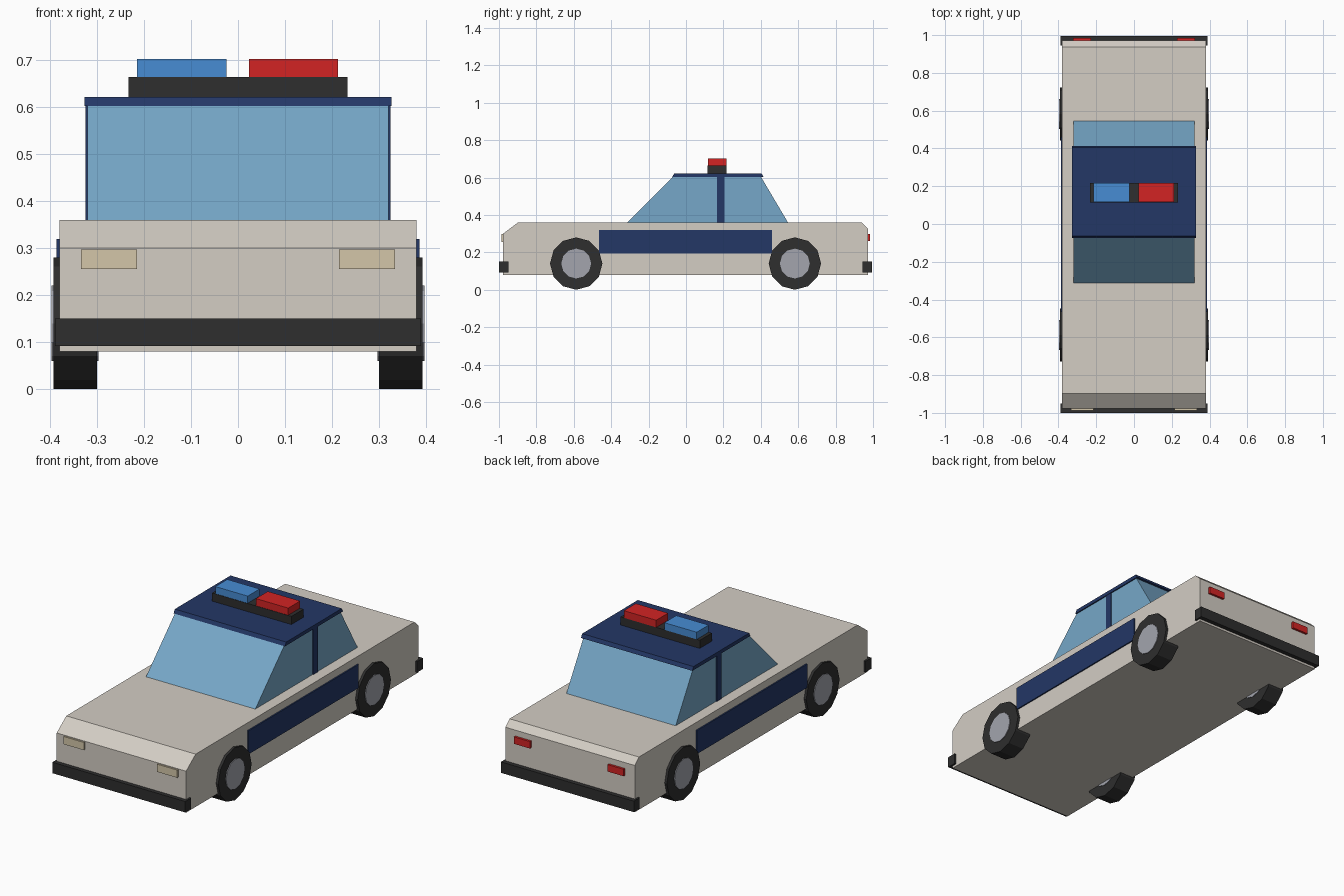
import bpy, math

if "Cube" in bpy.data.objects:
    bpy.data.objects.remove(bpy.data.objects["Cube"])


def material(name, rgb):
    # sRGB 0-255 to linear diffuse colour
    lin = [((c / 255 + 0.055) / 1.055) ** 2.4 if c > 10 else c / 3295 for c in rgb]
    m = bpy.data.materials.new(name)
    m.diffuse_color = (*lin, 1)
    m.use_nodes = True
    m.node_tree.nodes["Principled BSDF"].inputs["Base Color"].default_value = m.diffuse_color
    return m


CREAM = material("cream paint", (211, 205, 196))
NAVY = material("navy paint", (35, 55, 102))
GLASS = material("blue glass", (118, 167, 200))
BLACK = material("black rubber", (46, 46, 46))
RIM = material("grey rim", (163, 165, 174))
RED = material("red lamp", (210, 36, 36))
BLUE = material("blue lamp", (71, 140, 212))
LAMP = material("headlight glass", (211, 198, 168))


def extrude_x(name, profile, x0, x1, mat):
    """Solid from a (y, z) profile swept between x0 and x1."""
    n = len(profile)
    verts = [(x, y, z) for x in (x0, x1) for y, z in profile]
    faces = [tuple(range(n))[::-1], tuple(range(n, 2 * n))]
    faces += [(i, (i + 1) % n, n + (i + 1) % n, n + i) for i in range(n)]
    mesh = bpy.data.meshes.new(name)
    mesh.from_pydata(verts, [], faces)
    mesh.materials.append(mat)
    obj = bpy.data.objects.new(name, mesh)
    bpy.context.collection.objects.link(obj)
    return obj


def box(name, x0, x1, y0, y1, z0, z1, mat):
    return extrude_x(name, [(y0, z0), (y1, z0), (y1, z1), (y0, z1)], x0, x1, mat)


def disc(name, y, z, radius, x0, x1, mat):
    ring = [(y + radius * math.sin(i * math.tau / 12), z - radius * math.cos(i * math.tau / 12))
            for i in range(12)]
    return extrude_x(name, ring, x0, x1, mat)


# Body shell with chamfered bonnet and boot edges
extrude_x("body", [(-0.978, 0.08), (0.972, 0.08), (0.972, 0.328), (0.938, 0.36),
                   (-0.898, 0.36), (-0.978, 0.30)], -0.38, 0.38, CREAM)

# Glass cabin and roof
extrude_x("cabin_glass", [(-0.313, 0.36), (0.545, 0.36), (0.40, 0.605), (-0.07, 0.605)],
          -0.321, 0.321, GLASS)
extrude_x("roof", [(-0.073, 0.603), (0.414, 0.603), (0.404, 0.622), (-0.063, 0.622)],
          -0.327, 0.327, NAVY)

# Bumpers
box("front_bumper", -0.39, 0.39, -1.0, -0.95, 0.092, 0.15, BLACK)
box("rear_bumper", -0.39, 0.39, 0.945, 0.995, 0.092, 0.15, BLACK)

# Roof light bar
box("light_bar_base", -0.233, 0.233, 0.115, 0.217, 0.622, 0.665, BLACK)
box("blue_beacon", -0.215, -0.025, 0.117, 0.217, 0.665, 0.703, BLUE)
box("red_beacon", 0.023, 0.213, 0.117, 0.217, 0.665, 0.703, RED)

# Parts repeated on both sides
for side, s in (("left", -1), ("right", 1)):
    def pair(a, b):
        return sorted((s * a, s * b))

    box(f"{side}_door_panel", *pair(0.37, 0.387), -0.465, 0.46, 0.195, 0.32, NAVY)
    box(f"{side}_pillar", *pair(0.31, 0.325), 0.167, 0.205, 0.36, 0.61, NAVY)
    box(f"{side}_headlight", *pair(0.215, 0.334), -0.987, -0.97, 0.256, 0.297, LAMP)
    box(f"{side}_taillight", *pair(0.228, 0.322), 0.96, 0.984, 0.26, 0.297, RED)
    for end, y in (("front", -0.587), ("rear", 0.582)):
        disc(f"{end}_{side}_tyre", y, 0.14, 0.14, *pair(0.30, 0.393), BLACK)
        disc(f"{end}_{side}_hub", y, 0.14, 0.08, *pair(0.297, 0.397), RIM)
